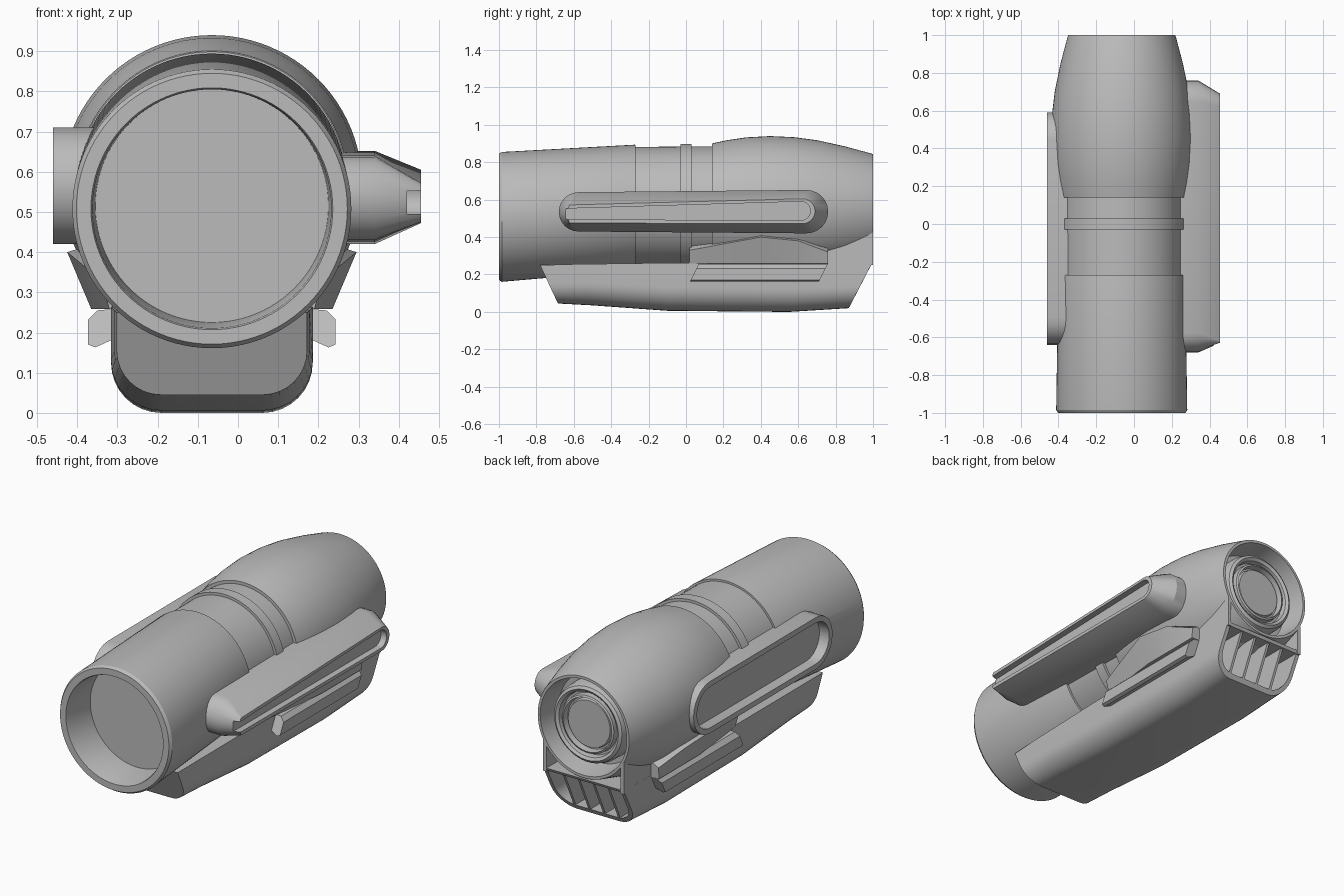
import bpy, bmesh, math

if "Cube" in bpy.data.objects:
    bpy.data.objects.remove(bpy.data.objects["Cube"], do_unlink=True)

CX = -0.065  # long axis of the body
grey = bpy.data.materials.new("plain_grey")
grey.use_nodes = True
colour = (0.5, 0.5, 0.5, 1)
grey.diffuse_color = colour
grey.node_tree.nodes["Principled BSDF"].inputs["Base Color"].default_value = colour


def loft(name, rings, angle=30):
    """Skin a list of equal-length closed rings and cap both ends."""
    bm = bmesh.new()
    loops = [[bm.verts.new(p) for p in ring] for ring in rings]
    n = len(loops[0])
    for a, b in zip(loops, loops[1:]):
        for i in range(n):
            j = (i + 1) % n
            bm.faces.new((a[i], a[j], b[j], b[i]))
    bm.faces.new(loops[0])
    bm.faces.new(loops[-1])
    bmesh.ops.recalc_face_normals(bm, faces=bm.faces)
    mesh = bpy.data.meshes.new(name)
    bm.to_mesh(mesh)
    bm.free()
    mesh.materials.append(grey)
    obj = bpy.data.objects.new(name, mesh)
    bpy.context.collection.objects.link(obj)
    smooth(obj, angle)
    return obj


def activate(obj):
    bpy.ops.object.select_all(action='DESELECT')
    obj.select_set(True)
    bpy.context.view_layer.objects.active = obj


def smooth(obj, angle=30):
    activate(obj)
    bpy.ops.object.shade_smooth_by_angle(angle=math.radians(angle))


def cut(obj, cutter):
    cutter.hide_render = True
    mod = obj.modifiers.new("cut", 'BOOLEAN')
    mod.operation = 'DIFFERENCE'
    mod.solver = 'EXACT'
    mod.object = cutter
    activate(obj)
    bpy.ops.object.modifier_apply(modifier=mod.name)
    bpy.data.objects.remove(cutter, do_unlink=True)
    smooth(obj)


def circle(y, r, z, n=96):
    turn = [2 * math.pi * i / n for i in range(n)]
    return [(CX + r * math.cos(t), y, z + r * math.sin(t)) for t in turn]


def slot(x, front, back, front_nose=None, n=12):
    """Rounded slot outline; each end is (y, low z, high z)."""
    pts = []
    for (y, lo, hi), side in ((back, 1), (front, -1)):
        h, mid = (hi - lo) / 2, (hi + lo) / 2
        nose = front_nose if side < 0 and front_nose is not None else h
        for i in range(n + 1):
            t = math.pi * (i / n - 0.5)
            pts.append((x, y + side * nose * (math.cos(t) - 1),
                        mid + side * h * math.sin(t)))
    return pts


def hull_ring(y_top, y_low, z_top, z_low, half, r, n=8):
    """U-shaped hull section lying on a raked plane."""
    pts = [(half, z_top)]
    for side in (1, -1):
        for i in range(n + 1):
            t = math.pi / 2 * (i / n if side > 0 else 1 - i / n)
            pts.append((side * (half - r + r * math.cos(t)),
                        z_low + r - r * math.sin(t)))
    pts.append((-half, z_top))
    rake = (y_top - y_low) / (z_top - z_low)
    return [(CX + x, y_low + rake * (z - z_low), z) for x, z in pts]


def prism(name, outline, x0, x1):
    return loft(name, [[(x, y, z) for y, z in outline] for x in (x0, x1)])


# main body: bored front tube, banded middle, swelling rear with open end
body_profile = [
    (-0.8, 0.29, 0.515), (-0.99, 0.297, 0.508), (-1, 0.301, 0.508),
    (-1, 0.337, 0.508), (-0.985, 0.347, 0.508), (-0.275, 0.336, 0.558),
    (-0.27, 0.334, 0.559), (-0.27, 0.322, 0.56), (-0.03, 0.322, 0.562),
    (-0.03, 0.337, 0.562), (0.03, 0.337, 0.562), (0.03, 0.322, 0.562),
    (0.14, 0.322, 0.562), (0.14, 0.339, 0.562), (0.22, 0.354, 0.564),
    (0.32, 0.367, 0.566), (0.45, 0.374, 0.566), (0.58, 0.369, 0.565),
    (0.7, 0.355, 0.563), (0.85, 0.324, 0.561), (0.99, 0.287, 0.56),
    (1, 0.283, 0.56), (1, 0.268, 0.56), (0.86, 0.25, 0.56)]
body = loft("body", [circle(*p) for p in body_profile])

# rear nozzle: rolled ring around a flat disc
nozzle_profile = [(0.84, 0.222), (0.93, 0.22), (0.96, 0.21), (0.97, 0.195),
                  (0.96, 0.18), (0.93, 0.175), (0.93, 0.163), (0.96, 0.16),
                  (0.965, 0.15), (0.93, 0.145), (0.93, 0.136), (0.95, 0.13)]
loft("rear_nozzle", [circle(y, r, 0.56) for y, r in nozzle_profile])

# slot-shaped frame on the right side, sunk into the body
outer = ((-0.64, 0.42, 0.71), (0.59, 0.42, 0.71))
inner = ((-0.61, 0.45, 0.68), (0.56, 0.45, 0.68))
pocket = ((-0.62, 0.44, 0.69), (0.57, 0.44, 0.69))
cut(body, loft("pocket_cutter", [slot(x, *pocket) for x in (-0.395, -0.6)]))
loft("right_frame", [slot(-0.32, *outer), slot(-0.452, *outer),
                     slot(-0.46, *outer), slot(-0.46, *inner),
                     slot(-0.4, *inner)])

# tapered rail on the left side with a groove open at the front
rail_base = ((-0.68, 0.43, 0.64), (0.76, 0.42, 0.652))
rail = loft("left_rail", [
    slot(0.2, *rail_base), slot(0.34, *rail_base),
    slot(0.455, (-0.63, 0.475, 0.572), (0.69, 0.472, 0.605), 0.008)])
groove = ((-0.75, 0.495, 0.55), (0.665, 0.49, 0.59))
cut(rail, loft("groove_cutter", [slot(x, *groove) for x in (0.42, 0.5)]))

# lower hull, raked at both ends, with a recessed rear vent
loft("lower_hull", [
    hull_ring(-0.78, -0.685, 0.25, 0.045, 0.237, 0.11),
    hull_ring(-0.6, -0.5, 0.255, 0.035, 0.243, 0.12),
    hull_ring(-0.1, -0.1, 0.262, 0.006, 0.251, 0.125),
    hull_ring(0.6, 0.55, 0.267, 0, 0.251, 0.125),
    hull_ring(1, 0.87, 0.27, 0.02, 0.25, 0.12),
    hull_ring(0.992, 0.884, 0.254, 0.046, 0.228, 0.1),
    hull_ring(0.81, 0.72, 0.254, 0.046, 0.228, 0.1)])

# vent slats
slat = [(0.98, 0.256), (0.88, 0.044), (0.7, 0.044), (0.78, 0.256)]
for i in range(4):
    x = CX + (i - 1.5) * 0.092
    prism("vent_slat", slat, x - 0.007, x + 0.007)

# mirrored side pieces
wing = [(0.23, 0.26), (0.285, 0.255), (0.308, 0.232), (0.308, 0.17),
        (0.29, 0.163), (0.23, 0.19)]
fairing = [(0.02, 0.255, 0.275, 0.33), (0.4, 0.3, 0.36, 0.4),
           (0.6, 0.3, 0.345, 0.38), (0.76, 0.3, 0.297, 0.32)]
wall = [(0.7, 0.25), (1, 0.25), (1, 0.425), (0.7, 0.425)]
for side, label in ((1, "left"), (-1, "right")):
    # low fin with raked ends
    loft(label + "_fin", [
        [(CX + side * x, y + rake * (z - 0.16), z) for x, z in wing]
        for y, rake in ((0.02, 0.5), (0.71, 0.5))])
    # fairing blending the swollen rear into the fin
    loft(label + "_fairing", [
        [(CX + side * x, y, z) for x, z in
         ((0.18, 0.258), (low, 0.258), (high, z), (0.2, z + 0.05))]
        for y, low, high, z in fairing], 40)
    # thin wall joining the rear rim to the hull
    prism(label + "_rear_wall", wall, CX + side * 0.23, CX + side * 0.25)
